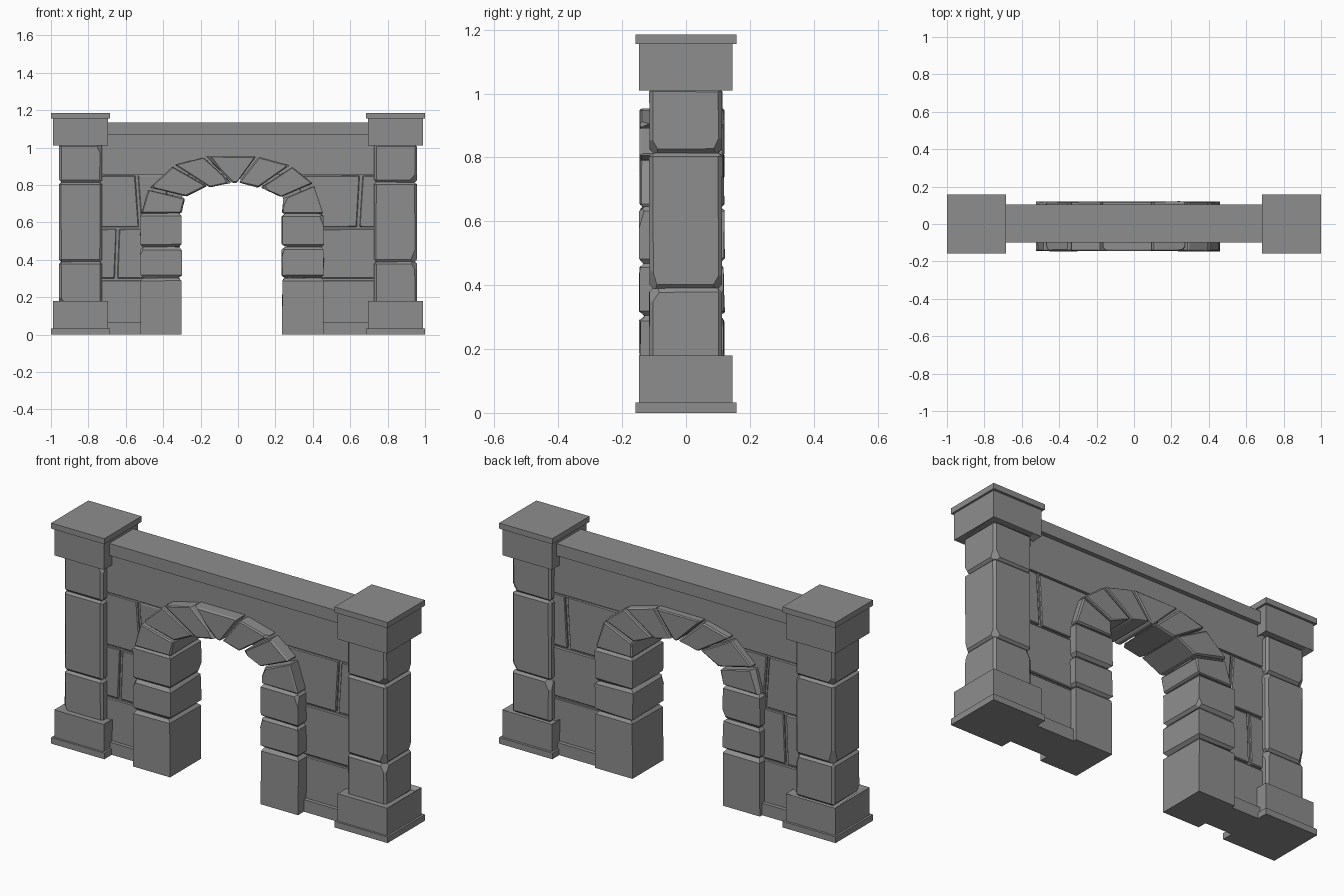
import bpy, bmesh, random
from mathutils import Vector

if "Cube" in bpy.data.objects:
    bpy.data.objects.remove(bpy.data.objects["Cube"])

random.seed(4)
stone_mat = bpy.data.materials.new("dark_stone")
stone_mat.diffuse_color = (.27, .27, .27, 1)
stone_mat.use_nodes = True
stone_mat.node_tree.nodes["Principled BSDF"].inputs["Base Color"].default_value = stone_mat.diffuse_color


def chip_corner(bm, depth):
    """Slice off one randomly chosen corner of a convex stone."""
    d = Vector([random.choice((-1, 1)) * random.uniform(.5, 1) for _ in range(3)])
    d.z *= .5
    d.normalize()
    tip = max(bm.verts, key=lambda v: v.co.dot(d)).co - d * depth
    geom = bm.verts[:] + bm.edges[:] + bm.faces[:]
    cut = bmesh.ops.bisect_plane(bm, geom=geom, plane_co=tip, plane_no=d, clear_outer=True)
    rim = [e for e in cut["geom_cut"] if isinstance(e, bmesh.types.BMEdge)]
    bmesh.ops.holes_fill(bm, edges=rim)


def prism(name, pts, y0, y1, bevel=0.0, jitter=0.0, chips=0, beds_only=False):
    """Extrude a front (x, z) outline from y0 to y1, with optional chamfer and wear."""
    bm = bmesh.new()
    front = [bm.verts.new((x, y0, z)) for x, z in pts]
    back = [bm.verts.new((x, y1, z)) for x, z in pts]
    bm.faces.new(front)
    bm.faces.new(back[::-1])
    n = len(pts)
    for i in range(n):
        j = (i + 1) % n
        bm.faces.new((front[i], back[i], back[j], front[j]))
    bmesh.ops.recalc_face_normals(bm, faces=bm.faces[:])
    if bevel:
        edges = [e for e in bm.edges if not beds_only
                 or abs(e.verts[0].co.z - e.verts[1].co.z) < 1e-4 and e.verts[0].co.z > 0]
        bmesh.ops.bevel(bm, geom=edges, offset=bevel, segments=1, affect='EDGES')
    if jitter:
        for v in bm.verts:
            if v.co.z > 1e-4:
                v.co += Vector([random.uniform(-jitter, jitter) for _ in range(3)])
    for _ in range(chips):
        chip_corner(bm, .012)
    bmesh.ops.recalc_face_normals(bm, faces=bm.faces[:])
    mesh = bpy.data.meshes.new(name)
    bm.to_mesh(mesh)
    bm.free()
    mesh.materials.append(stone_mat)
    ob = bpy.data.objects.new(name, mesh)
    bpy.context.collection.objects.link(ob)
    return ob


def block(name, x0, x1, z0, z1, *args, **kw):
    return prism(name, [(x0, z0), (x1, z0), (x1, z1), (x0, z1)], *args, **kw)


def weather(ob, z, drop):
    """Slope one horizontal face away from the shaft towards the back and sides."""
    bm = bmesh.new()
    bm.from_mesh(ob.data)
    face = next(f for f in bm.faces if all(abs(v.co.z - z) < 1e-4 for v in f.verts))
    outer = list(face.verts)
    bmesh.ops.inset_region(bm, faces=[face], thickness=.032)
    for v in outer:
        if v.co.y > 0:
            v.co.z += drop
    bm.to_mesh(ob.data)
    bm.free()


# Pillars: stepped base, three chamfered shaft stones, stepped cap
for side, s in (("left", -1), ("right", 1)):
    c = 0.842 * s
    block(side + "_pillar_foot", c - .158, c + .158, 0, .033, -.158, .158)
    base = block(side + "_pillar_base", c - .147, c + .147, .033, .18, -.147, .145)
    weather(base, .18, -.016)
    for i, (z0, z1) in enumerate(((.165, .39), (.39, .815), (.815, 1.018))):
        block(f"{side}_shaft_stone_{i}", c - .115, c + .115, z0, z1, -.115, .113,
              .012, .001, 2)
    head = block(side + "_pillar_head", c - .147, c + .147, 1.01, 1.155, -.147, .145)
    weather(head, 1.01, .018)
    block(side + "_pillar_cap", c - .158, c + .158, 1.155, 1.185, -.158, .158)

# Wall core with the arched opening, seen only inside the joints
core = [(-.75, 0), (-.33, 0), (-.33, .66), (-.29, .76), (-.17, .81), (-.03, .84),
        (.10, .81), (.23, .76), (.265, .66), (.265, 0), (.75, 0), (.75, 1.0), (-.75, 1.0)]
prism("wall_core", core, -.064, .068)

# Lintel and coping
block("wall_lintel", -.75, .75, .857, 1.07, -.076, .08)
block("wall_coping", -.72, .72, 1.07, 1.135, -.10, .105)

# Wall courses running through the full thickness
courses = [
    [(-.75, .575), (-.53, .575), (-.55, .85), (-.75, .85)],
    [(-.515, .575), (-.38, .575), (-.38, .85), (-.535, .85)],
    [(-.75, .30), (-.66, .30), (-.65, .565), (-.75, .565)],
    [(-.645, .30), (-.38, .30), (-.38, .565), (-.635, .565)],
    [(-.75, 0), (-.38, 0), (-.38, .29), (-.75, .29)],
    [(.33, .575), (.635, .575), (.65, .85), (.33, .85)],
    [(.65, .575), (.75, .575), (.75, .85), (.667, .85)],
    [(.33, .30), (.75, .30), (.75, .565), (.33, .565)],
    [(.33, 0), (.75, 0), (.75, .29), (.33, .29)],
]
for i, pts in enumerate(courses):
    prism(f"wall_stone_{i}", pts, -.075, .079, .004, .001)

# Low plinth between jambs and pillars
block("left_plinth", -.72, -.48, 0, .065, -.095, .10)
block("right_plinth", .42, .72, 0, .065, -.095, .10)

# Jamb stones
for side, x0, x1 in (("left", -.522, -.302), ("right", .235, .458)):
    for i, (z0, z1) in enumerate(((0, .303), (.303, .468), (.468, .648))):
        block(f"{side}_jamb_stone_{i}", x0, x1, z0, z1, -.145, .119, .015, .003,
              1 if i else 0, beds_only=True)

# Arch stones: outer start, outer end, inner end, inner start
arch = [
    [(-.517, .648), (-.48, .776), (-.285, .728), (-.302, .648)],
    [(-.473, .787), (-.35, .898), (-.165, .795), (-.28, .738)],
    [(-.34, .908), (-.185, .948), (-.035, .812), (-.152, .787)],
    [(-.172, .953), (.10, .953), (-.005, .812), (-.028, .812)],
    [(.112, .95), (.278, .905), (.108, .787), (.005, .812)],
    [(.29, .897), (.40, .808), (.232, .737), (.12, .785)],
    [(.407, .797), (.455, .648), (.237, .648), (.24, .727)],
]
for i, pts in enumerate(arch):
    prism(f"arch_stone_{i}", pts, -.144, .119, .006, .002, 1)
